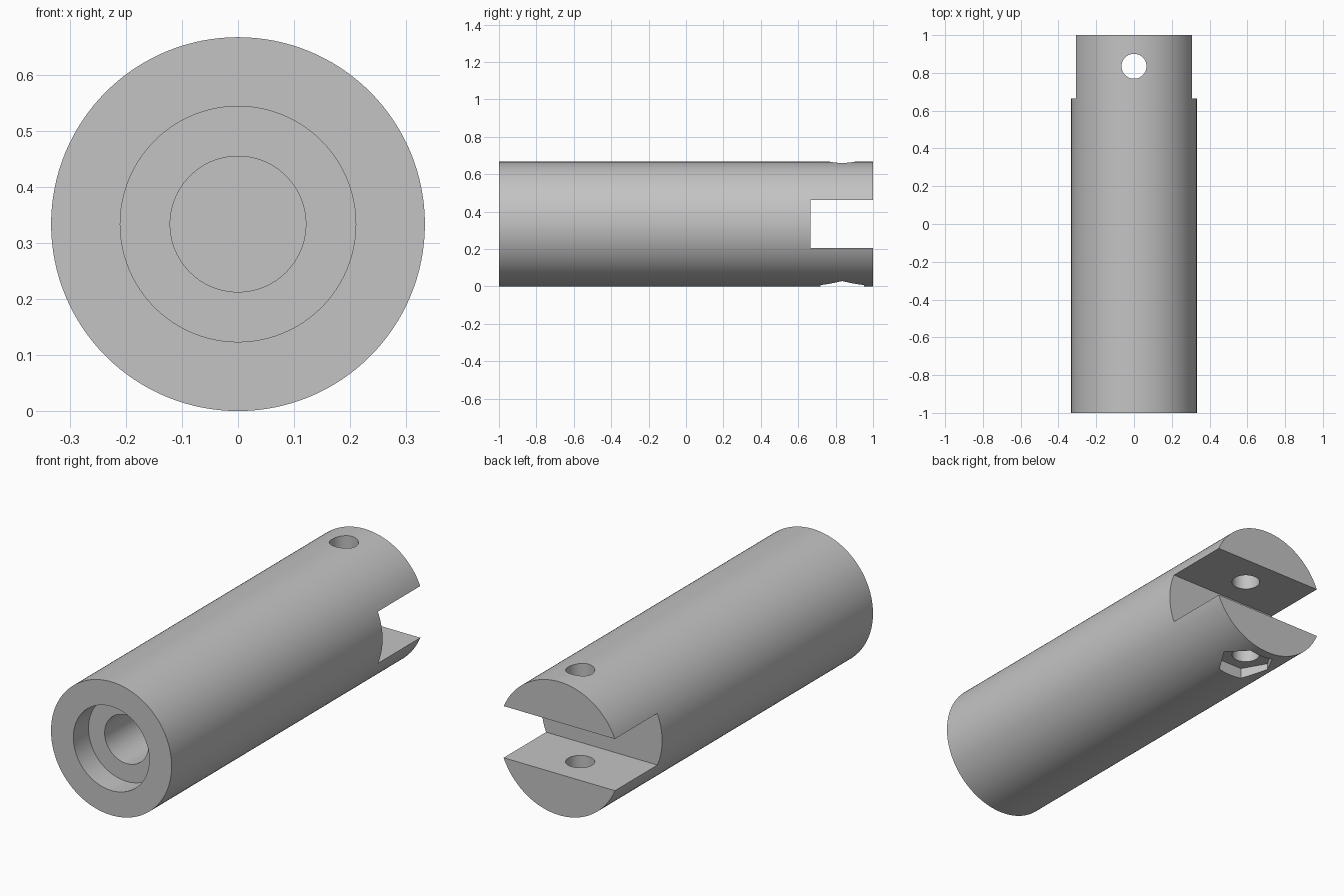
import bpy
import math

R = 0.3333          # body radius, also the height of its axis
PIN_Y = 0.835       # position of the cross pin hole

cube = bpy.data.objects.get("Cube")
if cube:
    bpy.data.objects.remove(cube, do_unlink=True)

steel = bpy.data.materials.new("plain grey steel")
steel.use_nodes = True
GREY = (0.55, 0.55, 0.55, 1)
steel.diffuse_color = GREY
steel.node_tree.nodes["Principled BSDF"].inputs["Base Color"].default_value = GREY


def rod_along_y(name, radius, y0, y1, sides=96):
    bpy.ops.mesh.primitive_cylinder_add(
        vertices=sides, radius=radius, depth=y1 - y0,
        location=(0, (y0 + y1) / 2, R), rotation=(math.pi / 2, 0, 0))
    return named(name)


def rod_along_z(name, radius, z0, z1, sides, turn=0):
    bpy.ops.mesh.primitive_cylinder_add(
        vertices=sides, radius=radius, depth=z1 - z0,
        location=(0, PIN_Y, (z0 + z1) / 2), rotation=(0, 0, turn))
    return named(name)


def named(name):
    obj = bpy.context.object
    obj.name = name
    obj.data.materials.append(steel)
    return obj


# Main round body
body = rod_along_y("rod_body", R, -1, 1, 128)

# Fork slot across the back end
bpy.ops.mesh.primitive_cube_add(size=1, location=(0, 1.165, 0.334))
slot = named("fork_slot_cutter")
slot.scale = (1, 1, 0.258)

cutters = [
    slot,
    # Stepped blind bore in the front
    rod_along_y("counterbore_cutter", 0.21, -1.1, -0.88),
    rod_along_y("deep_bore_cutter", 0.121, -1.05, 0.3),
    # Pin hole, with a hexagonal nut pocket underneath
    rod_along_z("pin_hole_cutter", 0.066, -0.1, 0.8, 64),
    rod_along_z("nut_pocket_cutter", 0.135, -0.15, 0.06, 6, math.pi / 6),
]

# Cut each shape out of the body, then drop the cutters
for cutter in cutters:
    cut = body.modifiers.new(cutter.name, 'BOOLEAN')
    cut.operation = 'DIFFERENCE'
    cut.solver = 'EXACT'
    cut.object = cutter
    cutter.hide_render = True

bpy.ops.object.select_all(action='DESELECT')
body.select_set(True)
bpy.context.view_layer.objects.active = body
for cutter in cutters:
    bpy.ops.object.modifier_apply(modifier=cutter.name)
for cutter in cutters:
    bpy.data.objects.remove(cutter, do_unlink=True)

# One material slot, smooth round walls and crisp edges
body.data.materials.clear()
body.data.materials.append(steel)
bpy.ops.object.shade_smooth_by_angle(angle=math.radians(30))
